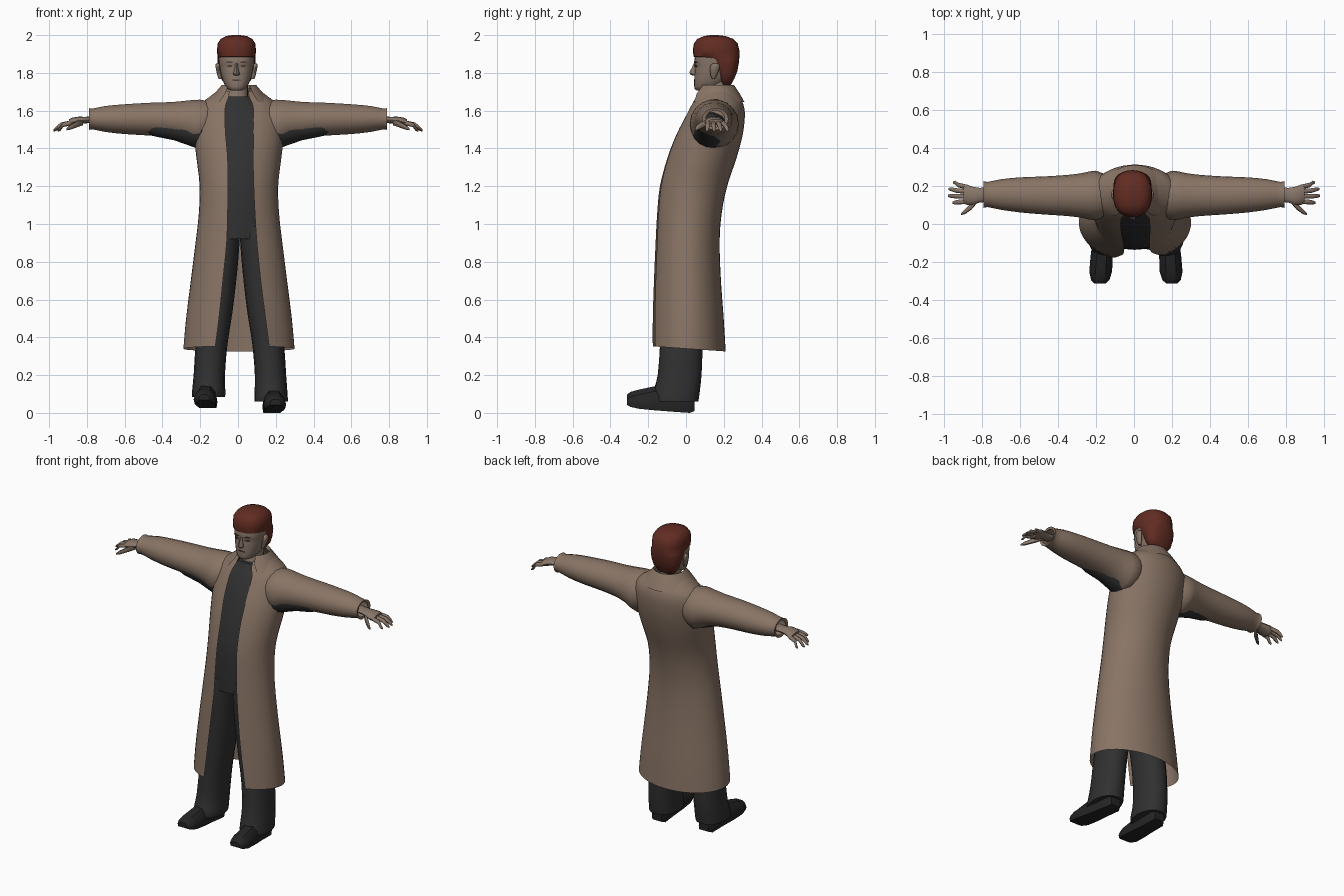
import bpy, bmesh, math
from mathutils import Vector


def material(name, rgb):
    m = bpy.data.materials.new(name)
    m.diffuse_color = (*rgb, 1)
    return m


COAT = material("tan cloth", (0.25, 0.175, 0.13))
SKIN = material("skin", (0.245, 0.18, 0.14))
HAIR = material("auburn hair", (0.12, 0.025, 0.016))
DARK = material("charcoal cloth", (0.03, 0.03, 0.031))
SHOE = material("black leather", (0.018, 0.018, 0.019))
FACE = material("dark features", (0.07, 0.045, 0.035))


def smooth_rows(rows, k=3):
    """Catmull-Rom resampling of parameter rows."""
    out = []
    for i in range(len(rows) - 1):
        a, b, c, d = (rows[max(0, min(len(rows) - 1, i + j))] for j in (-1, 0, 1, 2))
        for s in range(k):
            t = s / k
            out.append([q + 0.5 * t * ((r - p) + t * (2 * p - 5 * q + 4 * r - e + t * (3 * (q - r) + e - p)))
                        for p, q, r, e in zip(a, b, c, d)])
    return out + [list(rows[-1])]


def loft(name, rings, mat, closed=True, caps=True, angle=50):
    bm = bmesh.new()
    vs = [[bm.verts.new(p) for p in r] for r in rings]
    n = len(rings[0])
    for a, b in zip(vs, vs[1:]):
        for i in range(n if closed else n - 1):
            j = (i + 1) % n
            bm.faces.new((a[i], a[j], b[j], b[i]))
    if closed and caps:
        bm.faces.new(vs[0])
        bm.faces.new(vs[-1])
    bmesh.ops.recalc_face_normals(bm, faces=bm.faces)
    me = bpy.data.meshes.new(name)
    bm.to_mesh(me)
    bm.free()
    me.materials.append(mat)
    ob = bpy.data.objects.new(name, me)
    bpy.context.collection.objects.link(ob)
    bpy.ops.object.select_all(action='DESELECT')
    ob.select_set(True)
    bpy.context.view_layer.objects.active = ob
    bpy.ops.object.shade_smooth_by_angle(angle=math.radians(angle))
    return ob


def sq(v, p):
    return math.copysign(abs(v) ** p, v)


def hring(z, cx, hw, yf, yb, n=20, p=0.9):
    """Horizontal oval between a front and a back y."""
    cy, d = (yf + yb) / 2, (yb - yf) / 2
    return [(cx + hw * sq(math.sin(t), p), cy - d * sq(math.cos(t), p), z)
            for t in (2 * math.pi * i / n for i in range(n))]


def coat_ring(z, hw, yf, yb, left, right, cx=0.005, n=36):
    """Oval open at the front between x=left and x=right."""
    cy, d = (yf + yb) / 2, (yb - yf) / 2
    t0 = math.asin(min(0.95, (right - cx) / hw))
    t1 = 2 * math.pi + math.asin(max(-0.95, (left - cx) / hw))
    ring = []
    for i in range(n):
        t = t0 + (t1 - t0) * i / (n - 1)
        y = cy - d * math.cos(t)
        ring.append((cx + hw * math.sin(t), y, z - 0.07 * y * max(0, 1 - (z - 0.34) / 0.3)))
    return ring


def tube(name, pts, mat, n=8, flat=1.0):
    """Tube along (x, y, z, radius) points running mostly along x."""
    rings = [[(x, y + r * math.cos(a), z + r * flat * math.sin(a))
              for a in (2 * math.pi * i / n for i in range(n))] for x, y, z, r in pts]
    return loft(name, rings, mat)


# Long open coat: z, half width, front y, back y, opening left, opening right
coat = [(0.34, 0.295, -0.195, 0.21, -0.12, 0.165), (0.5, 0.28, -0.19, 0.2, -0.1, 0.145),
        (0.7, 0.255, -0.18, 0.185, -0.08, 0.12), (0.9, 0.23, -0.168, 0.178, -0.06, 0.1),
        (1.05, 0.213, -0.16, 0.188, -0.055, 0.09), (1.2, 0.208, -0.145, 0.218, -0.052, 0.083),
        (1.35, 0.225, -0.105, 0.268, -0.055, 0.08), (1.47, 0.238, -0.06, 0.3, -0.065, 0.083),
        (1.57, 0.235, -0.01, 0.312, -0.07, 0.083), (1.63, 0.21, 0.022, 0.305, -0.065, 0.078),
        (1.67, 0.16, 0.045, 0.285, -0.05, 0.06), (1.705, 0.115, 0.065, 0.262, -0.045, 0.055)]
loft("coat", [coat_ring(*r) for r in smooth_rows(coat)], COAT, closed=False)

# Turned-down collar with points at the front
collar = [(1.645, 0.172, 0.012, 0.31, -0.1, 0.11), (1.69, 0.13, 0.035, 0.285, -0.068, 0.078),
          (1.735, 0.092, 0.07, 0.255, -0.05, 0.06), (1.715, 0.086, 0.08, 0.245, -0.05, 0.06)]
loft("collar", [coat_ring(*r) for r in collar], COAT, closed=False)

# Shirt torso: z, centre, half width, front y, back y
shirt = [(0.92, 0.0, 0.165, -0.135, 0.12), (1.05, 0.005, 0.165, -0.135, 0.14),
         (1.2, 0.01, 0.17, -0.125, 0.17), (1.35, 0.01, 0.18, -0.09, 0.22),
         (1.5, 0.01, 0.19, -0.035, 0.26), (1.6, 0.008, 0.16, 0.02, 0.27),
         (1.645, 0.004, 0.1, 0.055, 0.25), (1.675, 0.0, 0.075, 0.075, 0.235)]
loft("shirt", [hring(*r, p=0.8) for r in smooth_rows(shirt)], DARK)

for s, side in ((1, "left"), (-1, "right")):
    lift = 0.0 if s > 0 else 0.025
    ox = 0.008 if s > 0 else -0.012 * s

    # Trouser leg
    leg = [(0.06 + lift, 0.168, 0.088, -0.172, 0.065), (0.09 + lift, 0.167, 0.088, -0.172, 0.07),
           (0.2, 0.164, 0.083, -0.15, 0.082), (0.36, 0.152, 0.084, -0.138, 0.088),
           (0.55, 0.125, 0.086, -0.135, 0.09), (0.75, 0.104, 0.088, -0.138, 0.1),
           (0.9, 0.092, 0.088, -0.14, 0.115), (0.99, 0.085, 0.085, -0.135, 0.125)]
    loft(side + "_trouser_leg", [hring(z, s * x + ox, w, f, b, 16) for z, x, w, f, b in smooth_rows(leg)], DARK)

    # Shoe: y, bottom z, top z, half width
    shoe = [(0.045, 0.01, 0.09, 0.035), (0.02, 0.0, 0.11, 0.05), (-0.08, 0.007, 0.125, 0.052),
            (-0.17, 0.014, 0.115, 0.058), (-0.25, 0.022, 0.098, 0.06), (-0.295, 0.032, 0.086, 0.048),
            (-0.312, 0.042, 0.072, 0.03)]
    rings = []
    for y, lo, hi, w in shoe:
        cx = s * (0.172 + 0.06 * -y) + ox
        prof = ((-0.9, 0), (0.9, 0), (1, 0.3), (0.85, 0.7), (0.45, 1), (-0.45, 1), (-0.85, 0.7), (-1, 0.3))
        rings.append([(cx + w * u, y, lo + lift + (hi - lo) * v) for u, v in prof])
    loft(side + "_shoe", rings, SHOE, angle=40)

    # Sleeve: x, centre y, centre z, y radius, z radius
    sleeve = [(0.13, 0.15, 1.55, 0.1, 0.095), (0.2, 0.15, 1.53, 0.13, 0.13),
              (0.27, 0.15, 1.543, 0.118, 0.112), (0.35, 0.15, 1.551, 0.108, 0.096),
              (0.47, 0.15, 1.555, 0.1, 0.088), (0.6, 0.153, 1.555, 0.092, 0.08),
              (0.7, 0.155, 1.556, 0.08, 0.07), (0.77, 0.155, 1.556, 0.066, 0.056),
              (0.79, 0.155, 1.556, 0.07, 0.059), (0.785, 0.155, 1.556, 0.05, 0.045)]
    loft(side + "_sleeve", [[(s * x, y + ry * math.cos(a), z + rz * math.sin(a))
                             for a in (2 * math.pi * i / 18 for i in range(18))]
                            for x, y, z, ry, rz in smooth_rows(sleeve, 2)], COAT, caps=False)

    # Shirt sleeve showing under the arm
    tube(side + "_shirt_sleeve", [(s * x, y, z, r) for x, y, z, r in
         ((0.17, 0.13, 1.49, 0.11), (0.25, 0.13, 1.5, 0.09), (0.34, 0.125, 1.512, 0.07),
          (0.44, 0.122, 1.525, 0.063), (0.52, 0.125, 1.54, 0.05))], DARK, 14)

    # Hand with fingers and thumb
    tube(side + "_palm", [(s * x, y, z, r) for x, y, z, r in
         ((0.76, 0.155, 1.553, 0.04), (0.81, 0.152, 1.55, 0.038), (0.84, 0.148, 1.548, 0.046),
          (0.875, 0.152, 1.54, 0.053), (0.895, 0.157, 1.533, 0.048))], SKIN, 12, 0.45)
    for i, (y0, y1, end) in enumerate(((0.118, 0.112, 0.955), (0.145, 0.148, 0.978),
                                       (0.17, 0.183, 0.975), (0.193, 0.218, 0.952))):
        m = (0.88 + end) / 2 + 0.01
        tube(f"{side}_finger_{i + 1}", [(s * 0.875, y0, 1.537, 0.013), (s * m, (y0 + y1) / 2, 1.525, 0.012),
             (s * (end - 0.012), y1, 1.503, 0.01), (s * end, y1, 1.494, 0.005)], SKIN)
    tube(side + "_thumb", [(s * 0.82, 0.135, 1.543, 0.02), (s * 0.855, 0.092, 1.528, 0.017),
         (s * 0.888, 0.065, 1.512, 0.013), (s * 0.908, 0.053, 1.502, 0.006)], SKIN)

# Neck and head: z, centre, half width, front y, back y
HX = -0.008
neck = [(1.62, 0, 0.07, 0.085, 0.235), (1.68, HX, 0.06, 0.1, 0.23), (1.76, HX, 0.06, 0.11, 0.23)]
loft("neck", [hring(*r) for r in neck], SKIN)
head = [(1.706, HX, 0.028, 0.058, 0.13), (1.716, HX, 0.046, 0.046, 0.16), (1.74, HX, 0.064, 0.043, 0.2),
        (1.775, HX, 0.078, 0.044, 0.235), (1.81, HX, 0.086, 0.045, 0.255), (1.835, HX, 0.09, 0.047, 0.262),
        (1.855, HX, 0.092, 0.043, 0.266), (1.9, HX, 0.094, 0.05, 0.266), (1.95, HX, 0.085, 0.07, 0.25),
        (1.98, HX, 0.05, 0.11, 0.21)]
loft("head", [hring(*r, n=24, p=0.85) for r in smooth_rows(head, 2)], SKIN)

# Hair cap, cut back around the face
hair = [(1.735, HX, 0.055, 0.18, 0.238), (1.77, HX, 0.083, 0.17, 0.256), (1.81, HX, 0.094, 0.15, 0.272),
        (1.855, HX, 0.1, 0.125, 0.28), (1.876, HX, 0.1, 0.1, 0.282), (1.886, HX, 0.101, 0.04, 0.283),
        (1.92, HX, 0.103, 0.036, 0.282), (1.955, HX, 0.1, 0.042, 0.274), (1.98, HX, 0.084, 0.06, 0.25),
        (1.995, HX, 0.055, 0.095, 0.21), (2.0, HX, 0.02, 0.13, 0.17)]
loft("hair", [hring(*r, n=24, p=0.85) for r in hair], HAIR, angle=60)

# Nose
loft("nose", [hring(z, HX, w, f, 0.07, 8) for z, w, f in
              ((1.786, 0.012, 0.036), (1.793, 0.018, 0.022), (1.803, 0.015, 0.018),
               (1.83, 0.009, 0.032), (1.852, 0.008, 0.042))], SKIN)


def plate(name, x, z, w, h, y, mat):
    """Thin oval facial detail lying on the front of the head."""
    ring = [(x + w * math.cos(a), z + h * math.sin(a)) for a in (2 * math.pi * i / 10 for i in range(10))]
    loft(name, [[(u, yy + 4 * (u - HX) ** 2, v) for u, v in ring] for yy in (y, y + 0.008)], mat)


plate("mouth", HX, 1.762, 0.026, 0.004, 0.041, FACE)
for s, side in ((1, "left"), (-1, "right")):
    plate(side + "_eye", HX + s * 0.036, 1.836, 0.014, 0.006, 0.043, FACE)
    plate(side + "_brow", HX + s * 0.037, 1.857, 0.02, 0.004, 0.04, FACE)
    # Ear
    loft(side + "_ear", [hring(z, HX + s * c, 0.011, f, b, 8) for z, c, f, b in
         ((1.768, 0.084, 0.138, 0.152), (1.785, 0.09, 0.13, 0.163), (1.82, 0.098, 0.126, 0.176),
          (1.84, 0.101, 0.13, 0.178), (1.85, 0.098, 0.142, 0.168))], SKIN)
